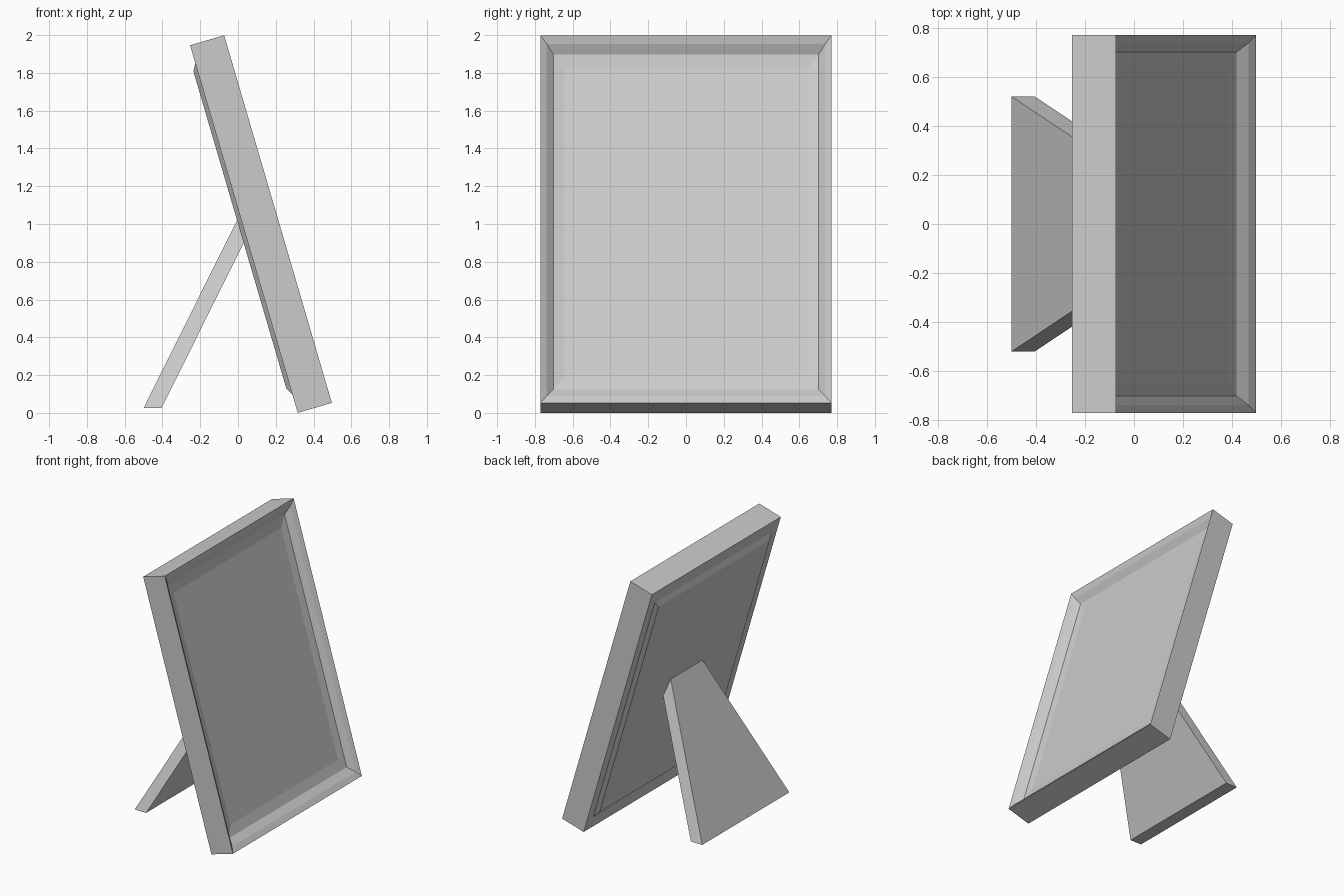
import bpy, bmesh, math
from mathutils import Vector

if "Cube" in bpy.data.objects:
    bpy.data.objects.remove(bpy.data.objects["Cube"])

TILT = math.atan2(0.57, 1.945)
UP = Vector((-math.sin(TILT), 0, math.cos(TILT)))
OUT = Vector((math.cos(TILT), 0, math.sin(TILT)))
W, L, T = 0.77, 2.028, 0.188          # half width, length, thickness
BASE = Vector((0.497, 0, 0.053))      # front lower edge of the frame


def loft(name, rings):
    """Join four-cornered rings with quads and cap both ends."""
    bm = bmesh.new()
    rows = [[bm.verts.new(p) for p in ring] for ring in rings]
    for a, b in zip(rows, rows[1:]):
        for i in range(4):
            j = (i + 1) % 4
            bm.faces.new((a[i], a[j], b[j], b[i]))
    bm.faces.new(rows[0])
    bm.faces.new(rows[-1][::-1])
    bmesh.ops.recalc_face_normals(bm, faces=bm.faces)
    mesh = bpy.data.meshes.new(name)
    bm.to_mesh(mesh)
    bm.free()
    obj = bpy.data.objects.new(name, mesh)
    bpy.context.collection.objects.link(obj)
    return obj


def frame_ring(inset, depth):
    """Rectangle inside the tilted frame, inset in proportion to its sides."""
    y, u = W - inset, inset * L / (2 * W)
    return [BASE + UP * h + OUT * -depth + Vector((0, s, 0))
            for s, h in ((-y, u), (y, u), (y, L - u), (-y, L - u))]


# Picture frame: recessed picture, stepped bevel, outer sides, raised back board
loft("picture_frame", [frame_ring(i, d) for i, d in (
    (0.127, 0.066), (0.069, 0.056), (0.032, 0.019), (0, 0),
    (0, T), (0.075, T), (0.105, T + 0.022))])


# Tapered easel leg, its top end sunk into the back board
def leg_ring(xa, za, ya, xb, zb, yb):
    return [(xa, -ya, za), (xa, ya, za), (xb, yb, zb), (xb, -yb, zb)]


loft("easel_leg", [leg_ring(-0.5, 0.025, 0.52, -0.405, 0.025, 0.52),
                   leg_ring(0.01, 1.05, 0.18, 0.045, 0.93, 0.22)])
